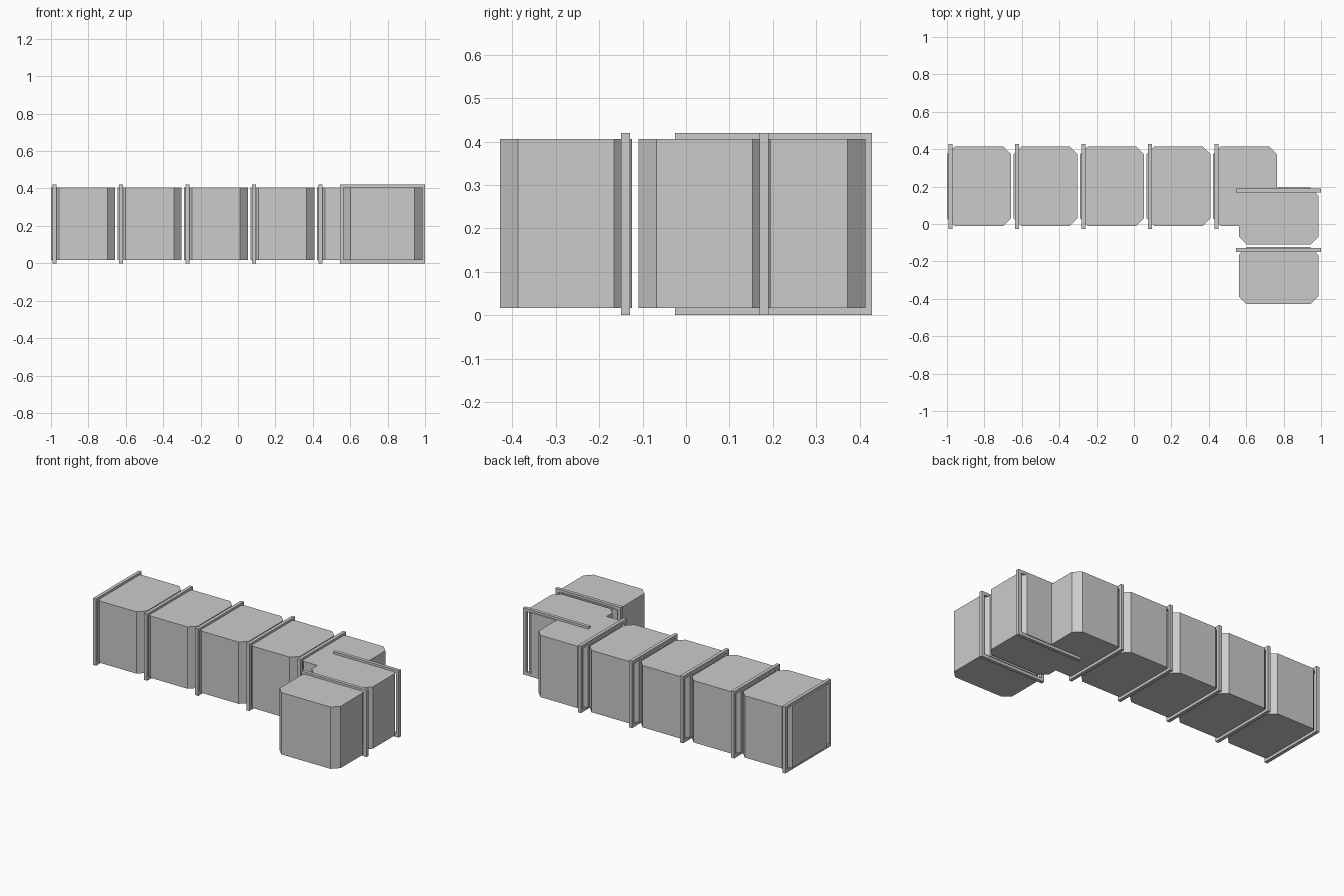
import bpy, bmesh, math
from mathutils import Matrix

if "Cube" in bpy.data.objects:
    bpy.data.objects.remove(bpy.data.objects["Cube"])

HALF_W = 0.2125          # half width of a block
Z0, Z1 = 0.017, 0.406    # block bottom and top
CH = 0.042               # corner chamfer
RIB_HALF, RIB_TOP, RIB_T = 0.227, 0.42, 0.021


def make_object(name, bm, matrix):
    bm.transform(matrix)
    bmesh.ops.recalc_face_normals(bm, faces=bm.faces)
    mesh = bpy.data.meshes.new(name)
    bm.to_mesh(mesh)
    bm.free()
    obj = bpy.data.objects.new(name, mesh)
    bpy.context.collection.objects.link(obj)


def block(name, length, matrix):
    """Eight-sided prism starting at local x = 0, centred on local y."""
    L, w = length, HALF_W
    outline = [(CH, -w), (L - CH, -w), (L, CH - w), (L, w - CH),
               (L - CH, w), (CH, w), (0, w - CH), (0, CH - w)]
    bm = bmesh.new()
    base = bm.faces.new([bm.verts.new((x, y, Z0)) for x, y in outline])
    ext = bmesh.ops.extrude_face_region(bm, geom=[base], use_keep_orig=True)
    top = [v for v in ext["geom"] if isinstance(v, bmesh.types.BMVert)]
    bmesh.ops.translate(bm, verts=top, vec=(0, 0, Z1 - Z0))
    make_object(name, bm, matrix)


def rib(name, start, matrix):
    """Square hoop around the block near its leading end."""
    bm = bmesh.new()
    loops = []
    for x in (start, start + RIB_T):
        for inset in (0, 0.02):
            h, lo, hi = RIB_HALF - inset, inset, RIB_TOP - inset
            loops.append([bm.verts.new((x, y, z)) for y, z in
                          ((-h, lo), (h, lo), (h, hi), (-h, hi))])
    outer_a, inner_a, outer_b, inner_b = loops
    for a, b in ((outer_a, inner_a), (outer_b, inner_b),
                 (outer_a, outer_b), (inner_a, inner_b)):
        for i in range(4):
            j = (i + 1) % 4
            bm.faces.new((a[i], a[j], b[j], b[i]))
    make_object(name, bm, matrix)


# Long straight run along x
for i in range(5):
    m = Matrix.Translation((-1.0 + i * 0.3555, 0.2015, 0))
    block(f"run_block_{i + 1}", 0.343, m)
    rib(f"run_rib_{i + 1}", 0.009, m)

# Short run turning toward the front
for i in range(2):
    m = (Matrix.Translation((0.773, 0.195 - i * 0.319, 0))
         @ Matrix.Rotation(-math.pi / 2, 4, 'Z'))
    block(f"turn_block_{i + 1}", 0.305, m)
    rib(f"turn_rib_{i + 1}", 0.005, m)
